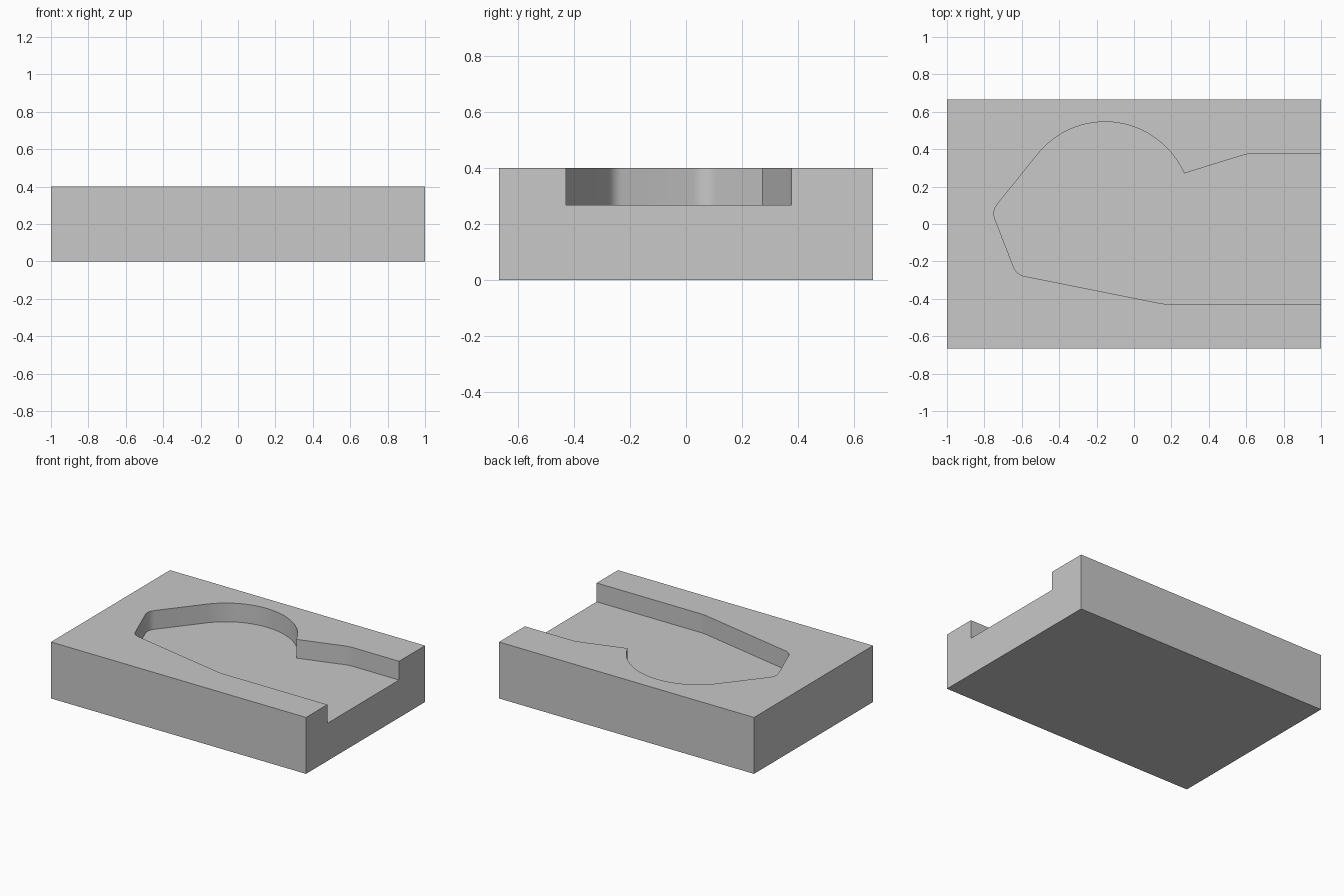
import bpy, bmesh, math
from mathutils import Vector

if "Cube" in bpy.data.objects:
    bpy.data.objects.remove(bpy.data.objects["Cube"])

LENGTH, WIDTH, HEIGHT, FLOOR = 2.0, 1.333, 0.4, 0.267

grey = bpy.data.materials.new("plain grey")
grey.use_nodes = True
grey.diffuse_color = (0.58, 0.58, 0.58, 1)
grey.node_tree.nodes["Principled BSDF"].inputs["Base Color"].default_value = grey.diffuse_color


def fillet(before, corner, after, radius, steps=8):
    """Points of an arc rounding a corner between two straight walls."""
    p, c, n = Vector(before), Vector(corner), Vector(after)
    a, b = (p - c).normalized(), (n - c).normalized()
    half = a.angle(b) / 2
    centre = c + (a + b).normalized() * radius / math.sin(half)
    start = (c + a * radius / math.tan(half) - centre).normalized()
    end = (c + b * radius / math.tan(half) - centre).normalized()
    return [centre + radius * start.slerp(end, i / steps) for i in range(steps + 1)]


def prism(name, outline, bottom, top):
    bm = bmesh.new()
    face = bm.faces.new([bm.verts.new((x, y, bottom)) for x, y in outline])
    walls = bmesh.ops.extrude_face_region(bm, geom=[face])
    moved = [v for v in walls["geom"] if isinstance(v, bmesh.types.BMVert)]
    bmesh.ops.translate(bm, verts=moved, vec=(0, 0, top - bottom))
    bmesh.ops.recalc_face_normals(bm, faces=bm.faces)
    mesh = bpy.data.meshes.new(name)
    bm.to_mesh(mesh)
    bm.free()
    mesh.materials.append(grey)
    obj = bpy.data.objects.new(name, mesh)
    bpy.context.collection.objects.link(obj)
    return obj


# Solid block
x, y = LENGTH / 2, WIDTH / 2
block = prism("block", [(-x, -y), (x, -y), (x, y), (-x, y)], 0, HEIGHT)

# Pocket outline: round bulge, then straight walls with rounded corners
centre, radius = Vector((-0.155, 0.084)), 0.462
first, last = math.radians(23.8), math.radians(140)
arc = []
for i in range(41):
    t = first + (last - first) * i / 40
    arc.append(centre + radius * Vector((math.cos(t), math.sin(t))))

tip, heel, bend = (-0.76, 0.069), (-0.628, -0.27), (0.159, -0.428)
open_front, open_back = (1.1, -0.428), (1.1, 0.376)
shoulder = (0.609, 0.376)

outline = list(arc)
outline += fillet(arc[-1], tip, heel, 0.08)
outline += fillet(tip, heel, bend, 0.08)
outline += fillet(heel, bend, open_front, 0.3)
outline += [open_front, open_back]
outline += fillet(open_back, shoulder, arc[0], 0.2)

# Cut the pocket through the +x end of the block
cutter = prism("pocket_cutter", outline, FLOOR, HEIGHT + 0.1)
cutter.hide_render = True
cut = block.modifiers.new("pocket", "BOOLEAN")
cut.operation, cut.solver, cut.object = "DIFFERENCE", "EXACT", cutter

bpy.ops.object.select_all(action="DESELECT")
block.select_set(True)
bpy.context.view_layer.objects.active = block
bpy.ops.object.modifier_apply(modifier=cut.name)
bpy.data.objects.remove(cutter)
bpy.ops.object.shade_smooth_by_angle(angle=math.radians(30))
